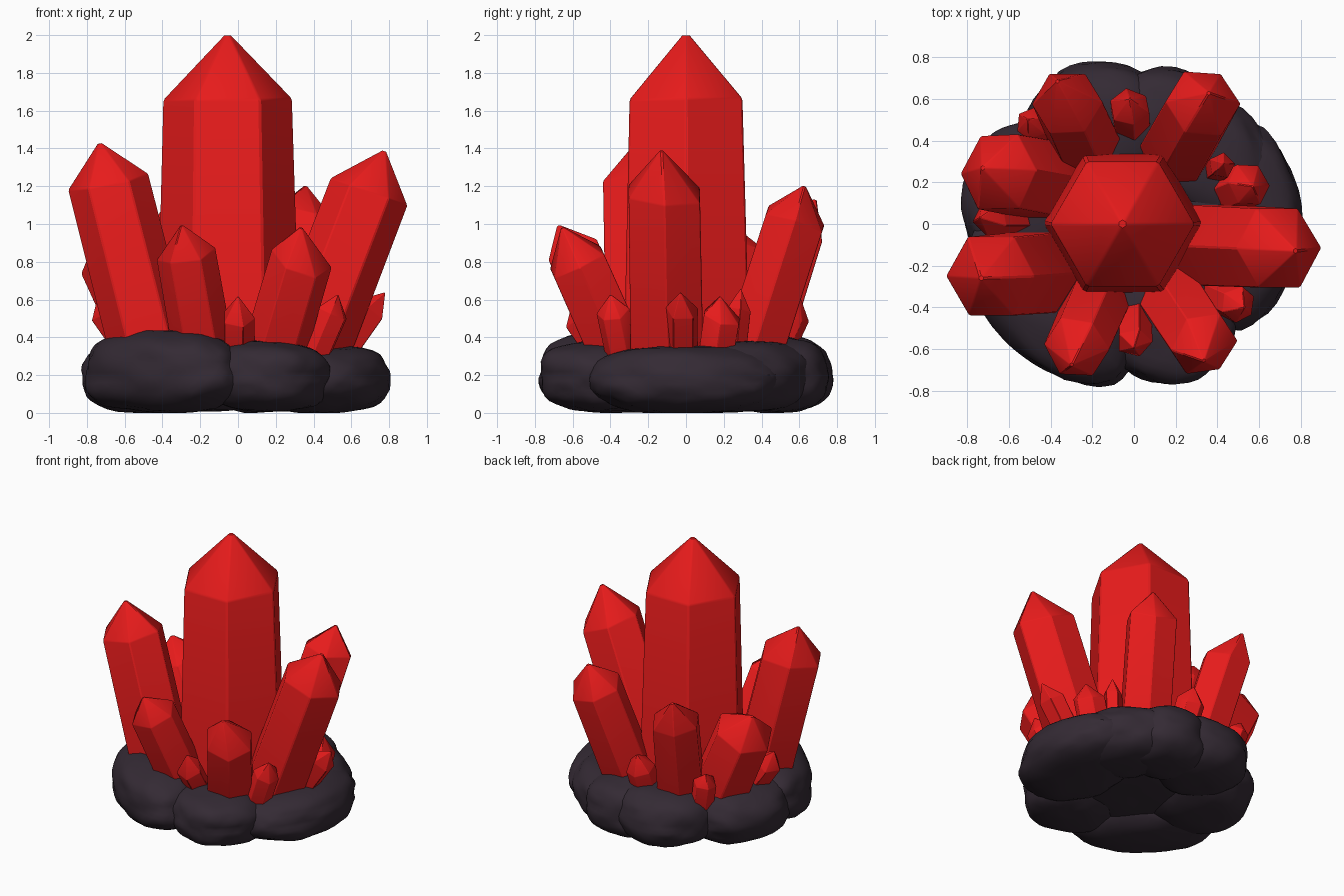
import bpy, bmesh, math, random
from mathutils import Vector, noise

if "Cube" in bpy.data.objects:
    bpy.data.objects.remove(bpy.data.objects["Cube"])

random.seed(4)


def material(name, rgb):
    m = bpy.data.materials.new(name)
    m.diffuse_color = (*rgb, 1)
    m.use_nodes = True
    m.node_tree.nodes["Principled BSDF"].inputs["Base Color"].default_value = m.diffuse_color
    return m


RED = material("crystal_red", (0.80, 0.011, 0.011))
DARK = material("dark_rock", (0.034, 0.023, 0.034))


def finish(bm, name, mat, angle):
    bmesh.ops.recalc_face_normals(bm, faces=bm.faces)
    me = bpy.data.meshes.new(name)
    bm.to_mesh(me)
    bm.free()
    me.materials.append(mat)
    ob = bpy.data.objects.new(name, me)
    bpy.context.collection.objects.link(ob)
    bpy.context.view_layer.objects.active = ob
    ob.select_set(True)
    bpy.ops.object.shade_smooth_by_angle(angle=math.radians(angle))
    ob.select_set(False)
    return ob


def crystal(name, base, shoulder, tip, r, phase=0, flare=1.06, jitter=0.1, sides=6):
    """Prism along base-shoulder, closed by a pyramid to an off-centre tip."""
    base, shoulder, tip = Vector(base), Vector(shoulder), Vector(tip)
    d = (shoulder - base).normalized()
    u = Vector((1, 0, 0))
    u = (u - d * u.dot(d)).normalized()
    v = d.cross(u)
    bm = bmesh.new()
    rings = []
    for centre, rad, jit in ((base, r * flare, 0), (shoulder, r, jitter)):
        ring = []
        for i in range(sides):
            a = math.radians(phase) + math.tau * i / sides
            lift = d * random.uniform(-jit, jit) * r
            ring.append(bm.verts.new(centre + (u * math.cos(a) + v * math.sin(a)) * rad + lift))
        rings.append(ring)
    top = bm.verts.new(tip)
    bm.faces.new(rings[0])
    for i in range(sides):
        j = (i + 1) % sides
        bm.faces.new((rings[0][i], rings[0][j], rings[1][j], rings[1][i]))
        bm.faces.new((rings[1][i], rings[1][j], top))
    # softly worn edges
    bmesh.ops.bevel(bm, geom=bm.edges[:], offset=r * 0.03, segments=1, affect='EDGES')
    finish(bm, name, RED, 25)


# main crystal
crystal("main_crystal", (-0.05, 0.005, 0.10), (-0.055, 0.0, 1.66), (-0.055, 0.0, 2.022), 0.345,
        flare=1.13, jitter=0.01)

# large and medium leaning crystals: base, shoulder, tip, radius
leaning = [
    ((0.34, -0.10, 0.25), (0.69, -0.115, 1.16), (0.78, -0.13, 1.40), 0.218),
    ((-0.44, -0.23, 0.25), (-0.685, -0.25, 1.215), (-0.735, -0.26, 1.44), 0.218),
    ((-0.38, 0.20, 0.25), (-0.65, 0.25, 0.83), (-0.73, 0.27, 0.98), 0.205),
    ((0.19, 0.33, 0.25), (0.33, 0.58, 1.03), (0.36, 0.63, 1.21), 0.18),
    ((-0.22, 0.36, 0.25), (-0.32, 0.58, 0.95), (-0.37, 0.69, 1.14), 0.17),
    ((-0.17, -0.35, 0.25), (-0.275, -0.59, 0.84), (-0.30, -0.68, 1.00), 0.16),
    ((0.17, -0.33, 0.25), (0.335, -0.58, 0.81), (0.335, -0.66, 0.99), 0.168),
]
for i, (b, s, t, r) in enumerate(leaning):
    crystal(f"leaning_crystal_{i + 1}", b, s, t, r, flare=1.02, jitter=0.12)

# small crystals around the foot
small = [
    ((0.0, -0.40, 0.25), (0.0, -0.57, 0.51), (0.0, -0.595, 0.62), 0.09),
    ((0.38, -0.33, 0.25), (0.50, -0.385, 0.53), (0.53, -0.40, 0.63), 0.09),
    ((0.50, -0.02, 0.25), (0.70, -0.02, 0.54), (0.78, -0.03, 0.64), 0.09),
    ((0.45, 0.15, 0.25), (0.55, 0.19, 0.51), (0.57, 0.18, 0.62), 0.11),
    ((0.38, 0.25, 0.25), (0.42, 0.28, 0.55), (0.43, 0.29, 0.66), 0.065),
    ((-0.01, 0.44, 0.25), (-0.02, 0.56, 0.52), (-0.02, 0.60, 0.63), 0.1),
    ((-0.50, 0.03, 0.25), (-0.69, 0.03, 0.53), (-0.74, 0.03, 0.63), 0.095),
    ((-0.42, 0.42, 0.25), (-0.49, 0.48, 0.50), (-0.51, 0.50, 0.58), 0.08),
]
for i, (b, s, t, r) in enumerate(small):
    crystal(f"small_crystal_{i + 1}", b, s, t, r, phase=20 * i, flare=0.95, jitter=0.15, sides=6 if i % 2 else 5)


def boulder(name, x, y, a, b, turn, z0, z1):
    """Flattened, rounded lump with gentle surface noise and a flat underside."""
    bm = bmesh.new()
    bmesh.ops.create_icosphere(bm, subdivisions=4, radius=1)
    c, s = math.cos(math.radians(turn)), math.sin(math.radians(turn))
    for v in bm.verts:
        p = v.co.copy()
        rho = math.hypot(p.x, p.y)
        k = (rho ** 2.7 + abs(p.z) ** 2.7) ** (-1 / 2.7)
        n = noise.noise(p * 1.6 + Vector((x * 9, y * 9, 1))) * 0.07
        n += noise.noise(p * 3.5 + Vector((y * 7, x * 7, 3))) * 0.035
        p *= k * (1 + n)
        px, py = p.x * a, p.y * b
        h = (z0 + z1) / 2 + p.z * (z1 - z0) / 2
        v.co = (x + px * c - py * s, y + px * s + py * c, max(h, z0))
    finish(bm, name, DARK, 30)


# ring of boulders forming the base
rocks = [
    (-0.395, -0.365, 0.50, 0.30, -45, 0.43),
    (0.16, -0.46, 0.32, 0.31, 0, 0.38),
    (0.46, 0.0, 0.34, 0.50, 0, 0.355),
    (0.33, 0.32, 0.39, 0.29, -45, 0.38),
    (0.13, 0.47, 0.30, 0.28, 0, 0.40),
    (-0.17, 0.46, 0.35, 0.32, 10, 0.41),
    (-0.48, 0.12, 0.34, 0.38, -18, 0.40),
]
for i, (x, y, a, b, turn, top) in enumerate(rocks):
    boulder(f"base_rock_{i + 1}", x, y, a, b, turn, 0.0 if i % 2 == 0 else 0.008, top)
boulder("base_core", 0, 0, 0.48, 0.48, 0, 0.05, 0.32)
